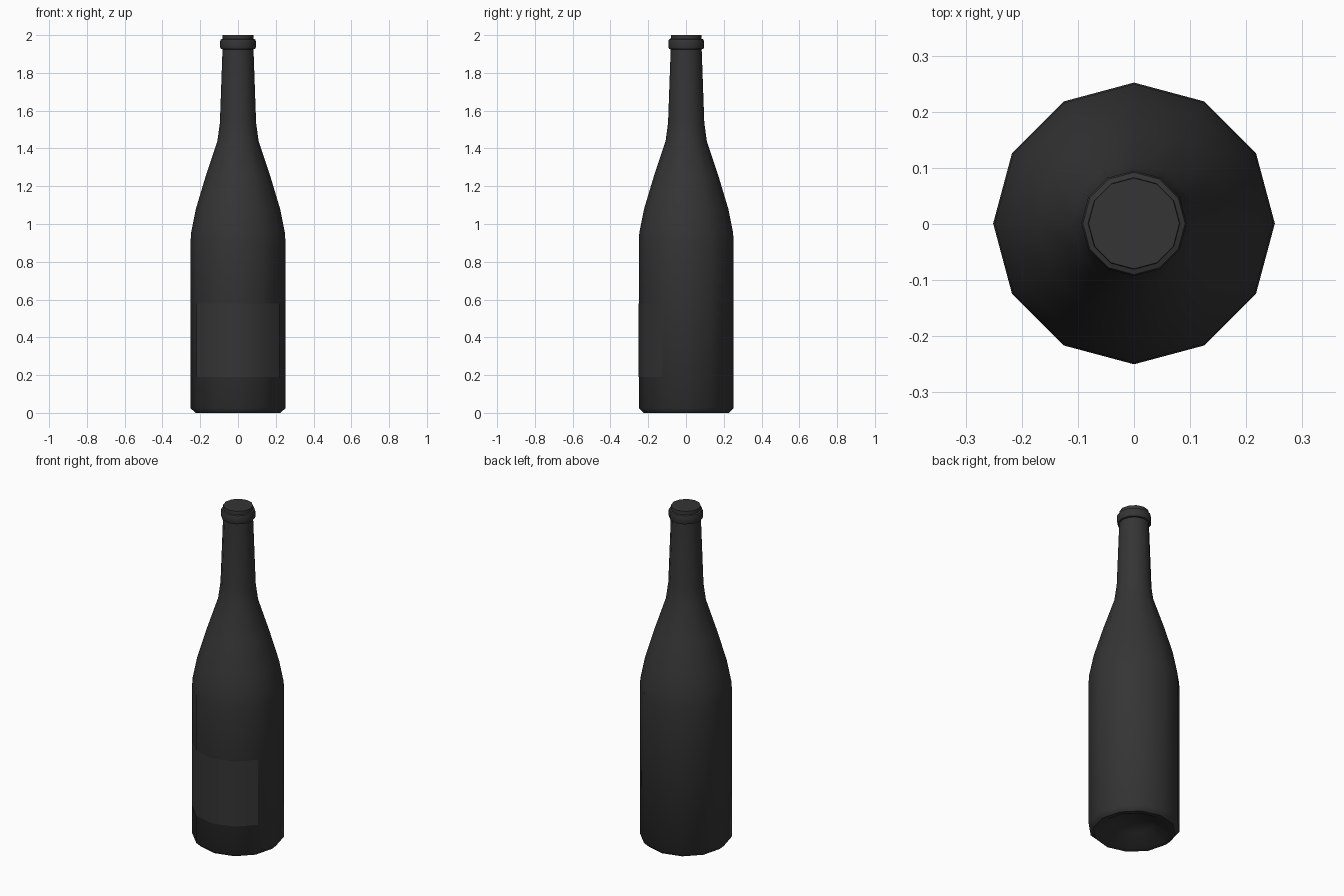
import bpy, bmesh, math

if "Cube" in bpy.data.objects:
    bpy.data.objects.remove(bpy.data.objects["Cube"])

SIDES = 12
CY = 0.001  # body sits slightly back so that body plus label is centred


def material(name, rgb):
    m = bpy.data.materials.new(name)
    m.diffuse_color = (*rgb, 1)
    m.use_nodes = True
    m.node_tree.nodes["Principled BSDF"].inputs["Base Color"].default_value = m.diffuse_color
    return m


def lathe(name, profile, mat, first=0, count=SIDES):
    """Revolve (radius, z) points over `count` of the 12 sides; radius 0 makes a pole."""
    bm = bmesh.new()
    full = count == SIDES
    rings = []
    for r, z in profile:
        if r == 0:
            rings.append([bm.verts.new((0, CY, z))])
            continue
        angles = [math.tau * (first + i) / SIDES for i in range(count if full else count + 1)]
        rings.append([bm.verts.new((r * math.cos(a), CY + r * math.sin(a), z)) for a in angles])
    for lo, hi in zip(rings, rings[1:]):
        for i in range(count):
            j = (i + 1) % SIDES if full else i + 1
            if len(lo) == 1:
                bm.faces.new((lo[0], hi[j], hi[i]))
            elif len(hi) == 1:
                bm.faces.new((lo[i], lo[j], hi[0]))
            else:
                bm.faces.new((lo[i], lo[j], hi[j], hi[i]))
    mesh = bpy.data.meshes.new(name)
    bm.to_mesh(mesh)
    bm.free()
    ob = bpy.data.objects.new(name, mesh)
    bpy.context.collection.objects.link(ob)
    mesh.materials.append(mat)
    bpy.ops.object.select_all(action='DESELECT')
    ob.select_set(True)
    bpy.context.view_layer.objects.active = ob
    bpy.ops.object.shade_smooth_by_angle(angle=math.radians(50))
    return ob


glass = material("dark_glass", (0.035, 0.035, 0.035))

# Bottle: hollow base, body, shoulder, neck, lip ring and closed mouth
lathe("bottle", [
    (0, 0.08), (0.11, 0.055), (0.19, 0.005), (0.225, 0.0),
    (0.251, 0.025), (0.251, 0.91), (0.248, 0.955), (0.223, 1.08),
    (0.172, 1.25), (0.109, 1.44), (0.096, 1.535), (0.082, 1.925),
    (0.091, 1.927), (0.094, 1.935), (0.094, 1.968), (0.091, 1.977),
    (0.082, 1.98), (0.081, 2.0), (0, 2.0)], glass)

# Label: thin sheet over the four front sides
lathe("label", [(0.2525, 0.19), (0.2525, 0.58)], glass, first=7, count=4)
